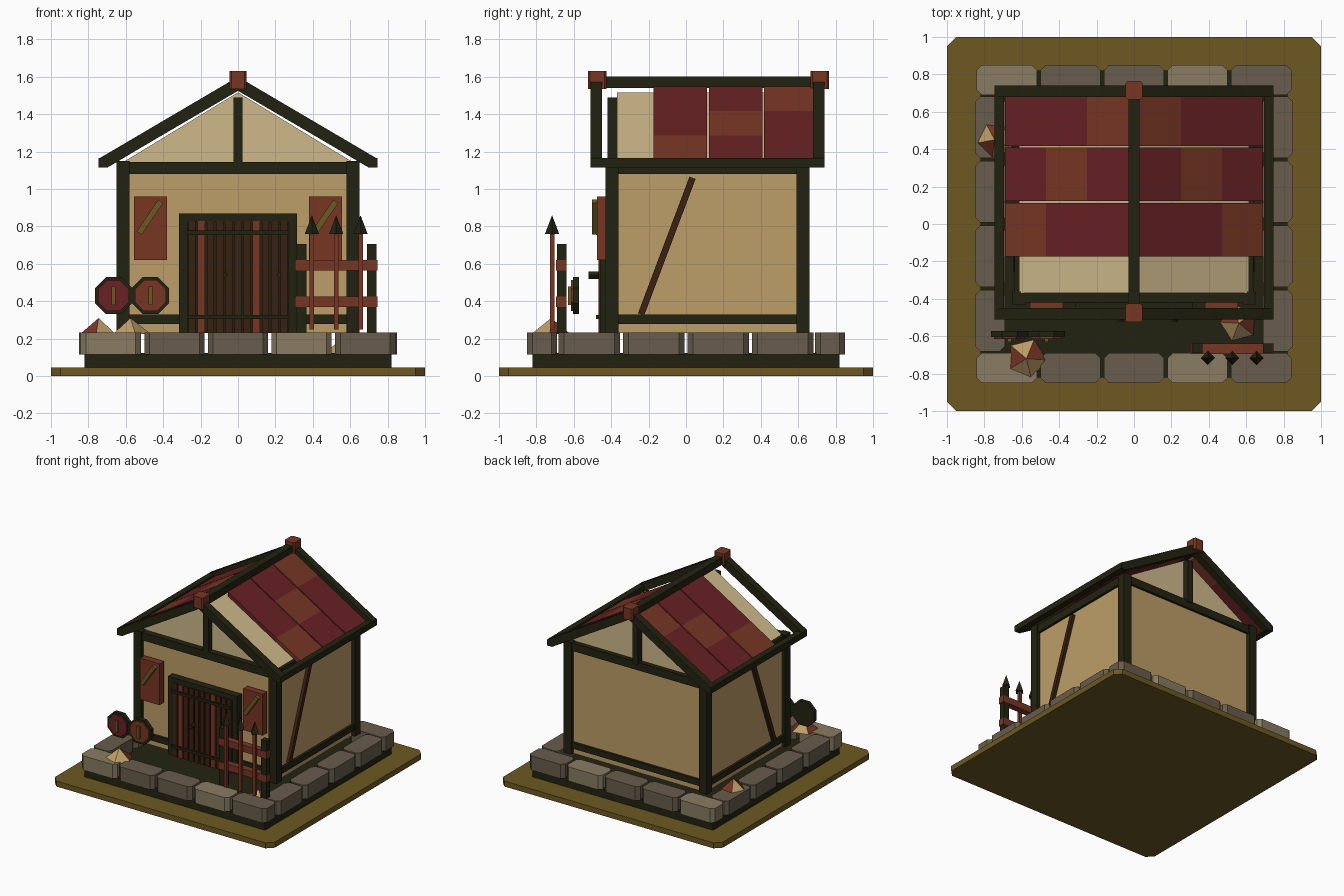
import bpy, bmesh, math
from mathutils import Matrix, Vector

if "Cube" in bpy.data.objects:
    bpy.data.objects.remove(bpy.data.objects["Cube"])


def mat(name, r, g, b):
    m = bpy.data.materials.new(name)
    lin = lambda c: (c / 255 / 12.92) if c < 10.3 else ((c / 255 + 0.055) / 1.055) ** 2.4
    m.diffuse_color = (lin(r), lin(g), lin(b), 1)
    m.use_nodes = True
    m.node_tree.nodes["Principled BSDF"].inputs["Base Color"].default_value = m.diffuse_color
    return m


OLIVE = mat("olive earth", 108, 88, 34)
TIMBER = mat("dark timber", 34, 34, 17)
STONE = mat("grey stone", 104, 92, 76)
PALE = mat("pale stone", 136, 124, 98)
TAN = mat("tan plaster", 190, 157, 104)
CREAM = mat("cream plaster", 206, 185, 138)
RED = mat("dark red", 104, 33, 36)
RUST = mat("rust", 120, 54, 36)
BROWN = mat("dark brown", 58, 32, 17)


def finish(name, bm, *mats):
    bmesh.ops.recalc_face_normals(bm, faces=bm.faces)
    me = bpy.data.meshes.new(name)
    bm.to_mesh(me)
    bm.free()
    ob = bpy.data.objects.new(name, me)
    for m in mats:
        me.materials.append(m)
    bpy.context.collection.objects.link(ob)
    return ob


def add_box(bm, x0, x1, y0, y1, z0, z1):
    c = Matrix.Translation(((x0 + x1) / 2, (y0 + y1) / 2, (z0 + z1) / 2))
    bmesh.ops.create_cube(bm, size=1, matrix=c @ Matrix.Diagonal((x1 - x0, y1 - y0, z1 - z0, 1)))


def boxes(name, m, *items):
    bm = bmesh.new()
    for b in items:
        add_box(bm, *b)
    return finish(name, bm, m)


def prism(name, m, pts, axis, a, b):
    """Extrude a 2D profile along axis from a to b."""
    bm = bmesh.new()
    put = {"x": lambda p, d: (d, p[0], p[1]), "y": lambda p, d: (p[0], d, p[1]),
           "z": lambda p, d: (p[0], p[1], d)}[axis]
    lo = [bm.verts.new(put(p, a)) for p in pts]
    hi = [bm.verts.new(put(p, b)) for p in pts]
    bm.faces.new(lo)
    bm.faces.new(hi)
    n = len(pts)
    for i in range(n):
        bm.faces.new((lo[i], lo[(i + 1) % n], hi[(i + 1) % n], hi[i]))
    return finish(name, bm, m)


def chamfered(x0, x1, y0, y1, c):
    return [(x0 + c, y0), (x1 - c, y0), (x1, y0 + c), (x1, y1 - c),
            (x1 - c, y1), (x0 + c, y1), (x0, y1 - c), (x0, y0 + c)]


def strip(p, q, w):
    """Four corners of a straight 2D bar of width w."""
    p, q = Vector(p), Vector(q)
    d = (q - p).normalized() * (w / 2)
    n = Vector((-d.y, d.x))
    return [p + n, p - n, q - n, q + n]


# ground and foundation
prism("ground_plate", OLIVE, chamfered(-1, 1, -1, 1, 0.05), "z", 0, 0.045)
boxes("foundation", TIMBER, (-0.82, 0.82, -0.82, 0.82, 0.045, 0.122))

# ring of kerb stones
g = 0.009
for y in (-0.85, 0.69):
    for i in range(5):
        x = -0.85 + 0.34 * i
        prism("kerb_stone", PALE if i in (0, 3) else STONE,
              chamfered(x + g, x + 0.34 - g, y, y + 0.16, 0.028), "z", 0.115, 0.232)
for x in (-0.85, 0.69):
    for i in range(4):
        y = -0.69 + 0.345 * i
        prism("kerb_stone", STONE, chamfered(x, x + 0.16, y + g, y + 0.345 - g, 0.028), "z", 0.115, 0.232)

# walls and timber frame
Z0, YF, YB = 0.23, -0.43, 0.66
boxes("walls", TAN, (-0.62, 0.62, -0.40, 0.63, Z0, 1.13))
boxes("corner_posts", TIMBER, *[(x, x + 0.07, y, y + 0.07, Z0, 1.15)
                                for x in (-0.65, 0.58) for y in (YF, YB - 0.07)])
rails = []
for z0, z1 in ((0.278, 0.328), (1.08, 1.145)):
    rails += [(-0.6, 0.6, y, y + 0.05, z0, z1) for y in (YF + 0.01, YB - 0.06)]
    rails += [(x, x + 0.05, YF + 0.03, YB - 0.03, z0, z1) for x in (-0.64, 0.59)]
boxes("wall_beams", TIMBER, *rails)
for x0, x1 in ((-0.645, -0.615), (0.615, 0.645)):
    prism("side_brace", BROWN, strip((-0.24, 0.33), (0.035, 1.06), 0.035), "x", x0, x1)

# gable block and its centre posts
S = 0.595
prism("gable", CREAM, [(-0.62, 1.14), (0.62, 1.14), (0, 1.14 + 0.62 * S + 0.008)], "y", -0.37, 0.61)
boxes("gable_posts", TIMBER, (-0.025, 0.025, -0.42, -0.365, 1.13, 1.49),
      (-0.025, 0.025, 0.605, 0.66, 1.13, 1.49))

# roof tiles, three rows on each slope
for s in (-1, 1):
    for r, (y0, y1) in enumerate(((-0.175, 0.112), (0.122, 0.408), (0.418, 0.685))):
        for c in range(3):
            xa, xb = 0.03 + 0.22 * c, 0.25 + 0.22 * c
            pts = [(s * x, 1.565 - S * x - d) for x, d in ((xa, 0), (xb, 0), (xb, 0.035), (xa, 0.035))]
            prism("roof_tile", RUST if c == 2 - r else RED, pts, "y", y0, y1)

# barge boards, eaves, ridge and ridge caps
for s in (-1, 1):
    for y0, y1 in ((-0.51, -0.45), (0.68, 0.74)):
        prism("barge_board", TIMBER, [(0, 1.6), (s * 0.745, 1.162), (s * 0.745, 1.115),
                                      (s * 0.70, 1.115), (0, 1.525)], "y", y0, y1)
boxes("eave_beams", TIMBER, *[(x, x + 0.05, -0.505, 0.735, 1.115, 1.165) for x in (-0.745, 0.695)])
boxes("ridge_beam", TIMBER, (-0.03, 0.03, -0.51, 0.74, 1.54, 1.602))
for y in (-0.525, 0.665):
    prism("ridge_cap", RUST, chamfered(-0.046, 0.046, y, y + 0.1, 0.012), "z", 1.535, 1.63)

# door: frame, planks, straps and handles
boxes("door_frame", TIMBER, (-0.315, -0.27, -0.46, -0.39, Z0, 0.87), (0.27, 0.315, -0.46, -0.39, Z0, 0.87),
      (-0.315, 0.315, -0.46, -0.39, 0.825, 0.87))
boxes("door_panel", TIMBER, (-0.28, 0.28, -0.445, -0.39, Z0, 0.84))
for i in range(11):
    x = -0.27 + 0.0491 * i
    boxes("door_plank", RUST if i in (1, 7) else BROWN, (x + 0.005, x + 0.044, -0.468, -0.43, Z0, 0.83))
boxes("door_straps", TIMBER, (-0.27, 0.27, -0.482, -0.46, 0.755, 0.777),
      (-0.27, 0.27, -0.482, -0.46, 0.305, 0.327))
for x in (-0.07, 0.22):
    prism("door_handle", TIMBER, [(x - 0.016, 0.54), (x, 0.52), (x + 0.016, 0.54), (x, 0.56)], "y", -0.52, -0.465)

# hanging boards beside the door with diagonal slats
for x in (-0.468, 0.468):
    boxes("hanging_board", RUST, (x - 0.088, x + 0.088, -0.475, -0.42, 0.62, 0.96))
    prism("board_slat", OLIVE, strip((x - 0.06, 0.765), (x + 0.055, 0.935), 0.032), "y", -0.503, -0.47)


# round shields
def octagon(x, z, r):
    return [(x + r * math.cos(math.radians(22.5 + 45 * i)), z + r * math.sin(math.radians(22.5 + 45 * i)))
            for i in range(8)]


for x, m in ((-0.665, RED), (-0.468, RUST)):
    prism("shield_rim", TIMBER, octagon(x, 0.43, 0.107), "y", -0.605, -0.573)
    prism("shield_face", m, octagon(x, 0.43, 0.09), "y", -0.615, -0.60)
    boxes("shield_bar", OLIVE, (x - 0.011, x + 0.011, -0.632, -0.61, 0.38, 0.48))

# weapon rack: posts, rails and spears
boxes("rack_posts", TIMBER, (0.31, 0.365, -0.69, -0.64, Z0, 0.705), (0.69, 0.74, -0.69, -0.64, Z0, 0.705))
boxes("rack_rails", RUST, *[(0.305, 0.745, -0.694, -0.64, z, z + 0.055) for z in (0.37, 0.565)])
for x in (0.395, 0.525, 0.655):
    boxes("spear_shaft", RUST, (x - 0.012, x + 0.012, -0.728, -0.704, 0.25, 0.78))
    bm = bmesh.new()
    bmesh.ops.create_cone(bm, cap_ends=True, segments=4, radius1=0.038, radius2=0, depth=0.1,
                          matrix=Matrix.Translation((x, -0.716, 0.81)))
    finish("spear_tip", bm, TIMBER)

# faceted rubble, five-sided with mixed colours
for x, y, z, r, h, turn in ((-0.575, -0.72, 0.225, 0.11, 0.085, 50), (-0.745, 0.45, 0.225, 0.1, 0.085, 100),
                            (0.56, -0.53, 0.122, 0.1, 0.08, 15)):
    bm = bmesh.new()
    bmesh.ops.create_cone(bm, cap_ends=True, segments=5, radius1=r, radius2=0, depth=h,
                          matrix=Matrix.Translation((x, y, z + h / 2)) @ Matrix.Rotation(math.radians(turn), 4, "Z"))
    for i, f in enumerate(bm.faces):
        f.material_index = i % 2
    finish("rubble", bm, TAN, RUST)
